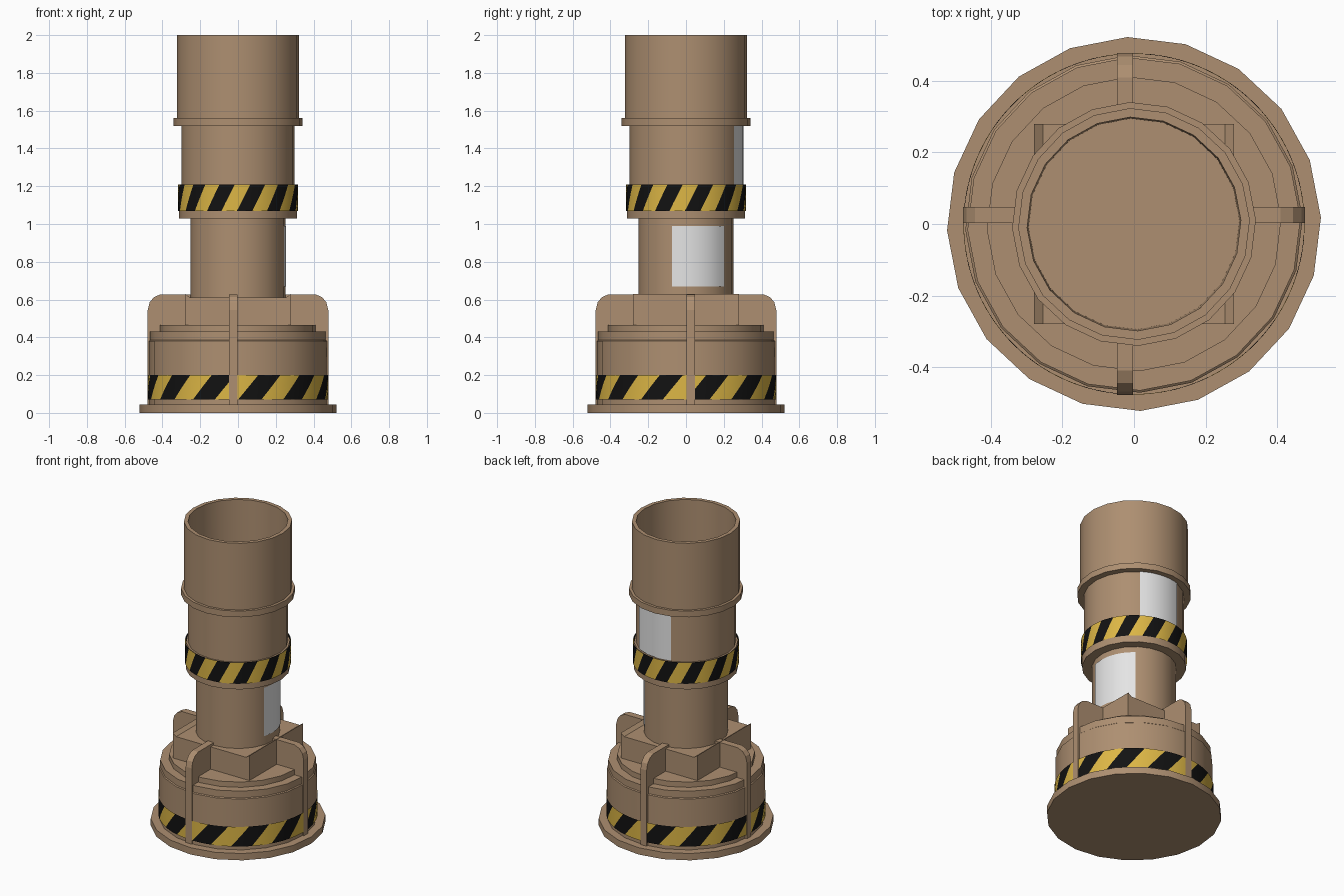
import bpy, bmesh, math
from math import radians, cos, sin

if "Cube" in bpy.data.objects:
    bpy.data.objects.remove(bpy.data.objects["Cube"])

SIDES, TURN = 20, radians(2)


def material(name, rgb):
    m = bpy.data.materials.new(name)
    m.diffuse_color = (*rgb, 1)
    m.use_nodes = True
    m.node_tree.nodes["Principled BSDF"].inputs["Base Color"].default_value = m.diffuse_color
    return m


BROWN = material("tan brown", (0.42, 0.275, 0.165))
YELLOW = material("hazard yellow", (0.72, 0.47, 0.06))
BLACK = material("hazard black", (0.006, 0.006, 0.006))
WHITE = material("panel white", (0.78, 0.78, 0.78))


def finish(name, bm, mats, smooth=True, recalc=True):
    if recalc:
        bmesh.ops.recalc_face_normals(bm, faces=bm.faces)
    mesh = bpy.data.meshes.new(name)
    bm.to_mesh(mesh)
    bm.free()
    ob = bpy.data.objects.new(name, mesh)
    bpy.context.collection.objects.link(ob)
    for m in mats:
        mesh.materials.append(m)
    if smooth:
        bpy.ops.object.select_all(action='DESELECT')
        ob.select_set(True)
        bpy.context.view_layer.objects.active = ob
        bpy.ops.object.shade_smooth_by_angle(angle=radians(30))
    return ob


def lathe(name, profile):
    """Closed solid turned about z; first and last rings are capped."""
    bm = bmesh.new()
    rings = [[bm.verts.new((r * cos(TURN + i * math.tau / SIDES),
                            r * sin(TURN + i * math.tau / SIDES), z))
              for i in range(SIDES)] for r, z in profile]
    for a, b in zip(rings, rings[1:]):
        for i in range(SIDES):
            j = (i + 1) % SIDES
            bm.faces.new((a[i], a[j], b[j], b[i]))
    bm.faces.new(rings[0][::-1])
    bm.faces.new(rings[-1])
    return finish(name, bm, [BROWN])


def wrap(bm, r, a0, a1, z0, z1, slant=0.0, index=0, cols=3, rows=3):
    """Curved patch on a cylinder, leaning by slant from bottom to top."""
    grid = []
    for k in range(rows + 1):
        t = k / rows
        grid.append([])
        for c in range(cols + 1):
            a = radians(a0 + (a1 - a0) * c / cols + slant * t)
            grid[-1].append(bm.verts.new((r * cos(a), r * sin(a), z0 + (z1 - z0) * t)))
    for k in range(rows):
        for c in range(cols):
            f = bm.faces.new((grid[k][c], grid[k][c + 1], grid[k + 1][c + 1], grid[k + 1][c]))
            f.material_index = index


def hazard_band(name, r, z0, z1, start):
    bm = bmesh.new()
    for i in range(24):
        a = start + i * 15
        wrap(bm, r, a, a + 15, z0, z1, 13, i % 2)
    bmesh.ops.remove_doubles(bm, verts=bm.verts, dist=1e-4)
    finish(name, bm, [BLACK, YELLOW], recalc=False)


def panel(name, r, a0, a1, z0, z1):
    bm = bmesh.new()
    wrap(bm, r, a0, a1, z0, z1, cols=8, rows=1)
    finish(name, bm, [WHITE], recalc=False)


def extrude_profile(name, pts, place, lo, hi):
    """Prism from a 2D profile; place maps (u, w, depth) to 3D."""
    bm = bmesh.new()
    a = [bm.verts.new(place(u, w, lo)) for u, w in pts]
    b = [bm.verts.new(place(u, w, hi)) for u, w in pts]
    n = len(pts)
    for i in range(n):
        j = (i + 1) % n
        bm.faces.new((a[i], a[j], b[j], b[i]))
    bm.faces.new(a[::-1])
    bm.faces.new(b)
    finish(name, bm, [BROWN], smooth=False)


# Turned base parts
lathe("base_plate", [(0.523, 0), (0.523, 0.045)])
lathe("drum", [(0.472, 0.04), (0.472, 0.38), (0.466, 0.385), (0.466, 0.43)])
lathe("drum_cap", [(0.412, 0.42), (0.412, 0.465)])

# Square collar with low lips along its left and right edges
extrude_profile("square_collar",
                [(-0.28, 0.46), (0.28, 0.46), (0.28, 0.63), (0.255, 0.612),
                 (-0.255, 0.612), (-0.28, 0.63)],
                lambda u, w, d: (u, d, w), -0.28, 0.28)

# Four braces around the drum, slightly off centre
BRACE = [(0.22, 0.04), (0.478, 0.04), (0.478, 0.545), (0.468, 0.585),
         (0.445, 0.613), (0.41, 0.628), (0.22, 0.628)]
for side, s in (("right", 1), ("left", -1)):
    extrude_profile(side + "_brace", BRACE, lambda u, w, d, s=s: (s * u, d, w), 0.003, 0.047)
for side, s in (("back", 1), ("front", -1)):
    extrude_profile(side + "_brace", BRACE, lambda u, w, d, s=s: (d, s * u, w), -0.047, -0.003)

# Column, rings and hollow cup
lathe("lower_column", [(0.252, 0.6), (0.252, 1.04)])
lathe("middle_ring", [(0.312, 1.03), (0.312, 1.205)])
lathe("upper_column", [(0.3, 1.2), (0.3, 1.53)])
lathe("cup_ring", [(0.341, 1.52), (0.341, 1.56)])
lathe("cup", [(0.324, 1.55), (0.324, 2.0), (0.299, 2.0), (0.295, 1.57)])

# Hazard stripes and white panels
hazard_band("lower_hazard_band", 0.477, 0.07, 0.2, -90)
hazard_band("upper_hazard_band", 0.317, 1.07, 1.21, -91)
panel("lower_white_panel", 0.255, -17, 52, 0.67, 0.99)
panel("upper_white_panel", 0.304, 57, 108, 1.21, 1.52)
